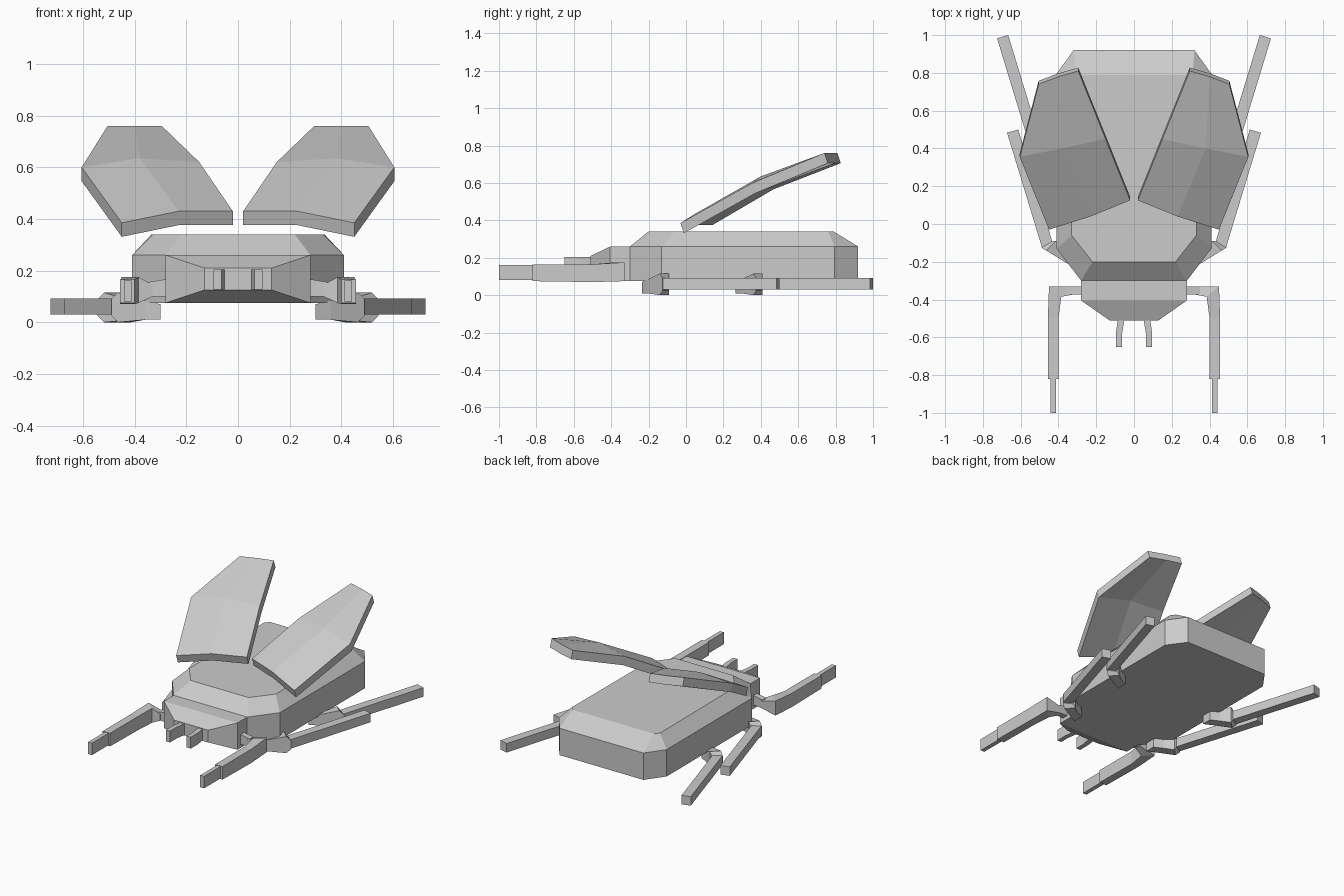
import bpy, bmesh
from mathutils import Vector

if "Cube" in bpy.data.objects:
    bpy.data.objects.remove(bpy.data.objects["Cube"])


def loft(name, rings, mirror=False):
    """Skin equal-length closed rings, cap both ends, optionally mirror in x."""
    bm = bmesh.new()
    vs = [[bm.verts.new(p) for p in r] for r in rings]
    n = len(rings[0])
    for a, b in zip(vs, vs[1:]):
        for i in range(n):
            j = (i + 1) % n
            bm.faces.new((a[i], a[j], b[j], b[i]))
    bm.faces.new(vs[0])
    bm.faces.new(vs[-1])
    bmesh.ops.recalc_face_normals(bm, faces=bm.faces)
    me = bpy.data.meshes.new(name)
    bm.to_mesh(me)
    bm.free()
    ob = bpy.data.objects.new(name, me)
    bpy.context.collection.objects.link(ob)
    if mirror:
        m = ob.modifiers.new("mirror", 'MIRROR')
        m.use_mirror_merge = False
    return ob


def outline(half, z):
    """Symmetric closed outline at height z from its right half."""
    return [(x, y, z) for x, y in half] + [(-x, y, z) for x, y in reversed(half)]


def limb(name, sections):
    """Mirrored limb from sections (outer xy, inner xy, low z, high z)."""
    return loft(name, [[(*p, a), (*q, a), (*q, b), (*p, b)]
                       for p, q, a, b in sections], True)


# Body shell with chamfered shoulders and top
side = [(.28, -.30), (.41, -.13), (.41, .795), (.32, .92)]
top = [(.22, -.20), (.33, -.06), (.335, .76), (.31, .79)]
loft("body", [outline(side, .075), outline(side, .26), outline(top, .34)])

# Head tapering to a blunt snout
loft("head", [[(-w, y, a), (w, y, a), (w, y, b), (-w, y, b)] for y, w, a, b in
              [(-.30, .28, .075, .26), (-.405, .28, .075, .26), (-.51, .13, .125, .21)]])

# Mandibles
limb("mandible", [((.085, -.50), (.05, -.50), .127, .205),
                  ((.095, -.57), (.063, -.58), .127, .205),
                  ((.095, -.65), (.063, -.65), .127, .205)])

# Front legs: hip, shin and thin tip
limb("front_hip", [((.26, -.332), (.26, -.372), .10, .17),
                   ((.35, -.332), (.35, -.372), .10, .155)])
limb("front_leg", [((.33, -.33), (.33, -.375), .10, .145),
                   ((.45, -.33), (.385, -.385), .075, .175),
                   ((.456, -.50), (.40, -.50), .07, .165),
                   ((.456, -.82), (.40, -.82), .075, .165)])
limb("front_foot", [((.442, -.80), (.412, -.80), .08, .162),
                    ((.442, -1.0), (.412, -1.0), .08, .162)])

# Middle and hind legs share one shape
for label, dx, dy in (("middle", 0, 0), ("hind", .053, .5)):
    def pt(x, y):
        return (x + dx, y + dy)
    limb(label + "_thigh", [(pt(.30, -.235), pt(.30, -.165), .01, .07),
                            (pt(.36, -.205), pt(.36, -.135), .01, .085),
                            (pt(.465, -.14), pt(.415, -.09), .0, .115),
                            (pt(.49, -.125), pt(.43, -.09), .025, .09)])
    limb(label + "_shin", [(pt(.487, -.125), pt(.428, -.108), .03, .092),
                           (pt(.672, .483), pt(.613, .50), .03, .092)])

# Raised wing cases: folded plates with a centre ridge
rows = [[(.02, .125, .43), (.23, .04, .43), (.45, -.03, .385)],
        [(.15, .45, .62), (.38, .40, .635), (.605, .355, .60)],
        [(.295, .81, .76), (.40, .78, .76), (.505, .74, .76)]]
drop = Vector((0, .018, -.054))
loft("wing_case", [r + [Vector(p) + drop for p in reversed(r)] for r in rows], True)
